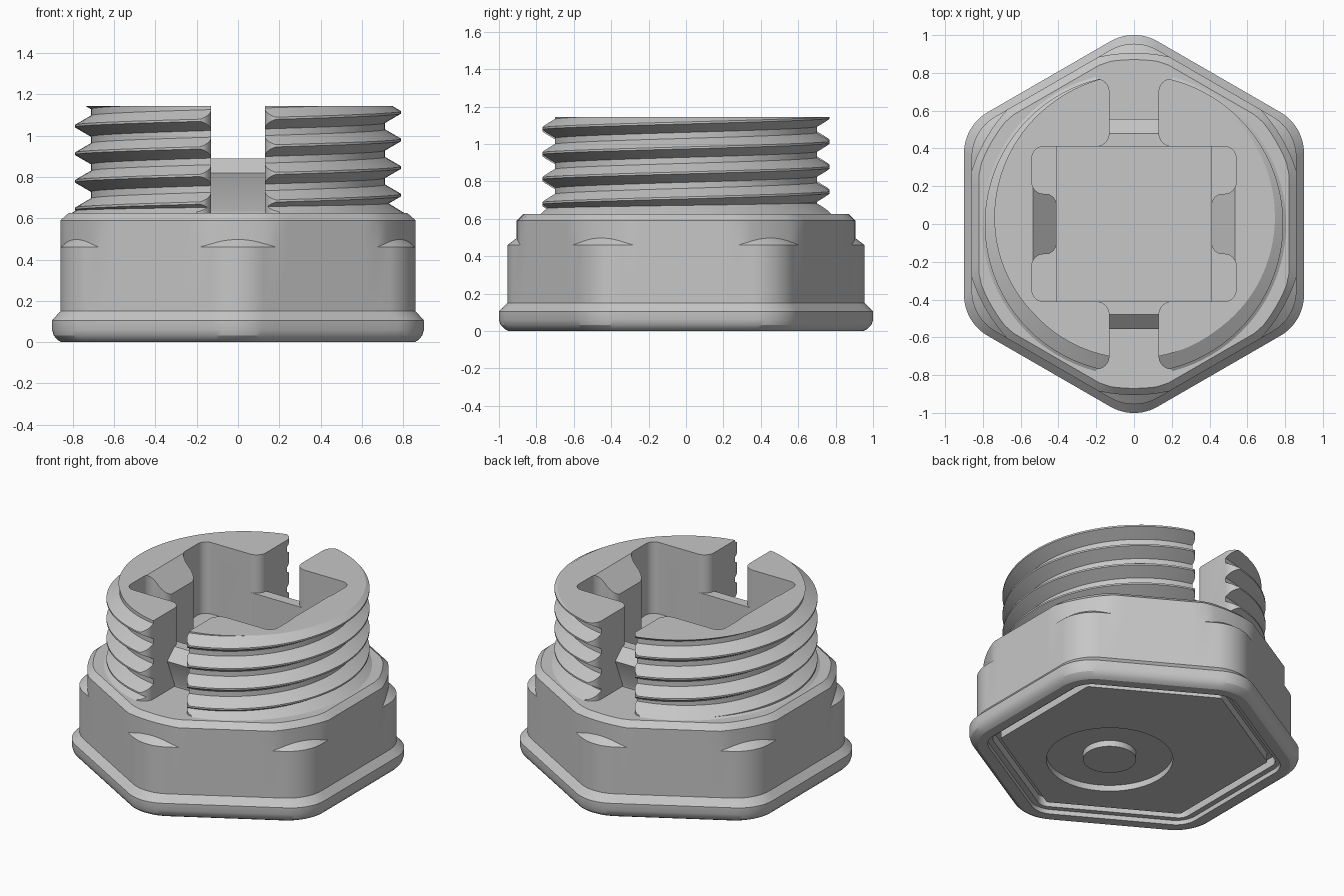
import bpy, bmesh
from math import sin, cos, pi, radians, sqrt
from mathutils import Vector

if "Cube" in bpy.data.objects:
    bpy.data.objects.remove(bpy.data.objects["Cube"])

grey = bpy.data.materials.new("plain grey")
grey.use_nodes = True
grey.diffuse_color = (0.57, 0.57, 0.57, 1)
grey.node_tree.nodes["Principled BSDF"].inputs["Base Color"].default_value = (0.57, 0.57, 0.57, 1)


def finish(bm, name):
    bmesh.ops.remove_doubles(bm, verts=bm.verts, dist=0.0002)
    bmesh.ops.recalc_face_normals(bm, faces=bm.faces)
    mesh = bpy.data.meshes.new(name)
    bm.to_mesh(mesh)
    bm.free()
    mesh.materials.append(grey)
    ob = bpy.data.objects.new(name, mesh)
    bpy.context.collection.objects.link(ob)
    return ob


def loft(name, rings):
    """Skin a stack of equal point rings and cap both ends."""
    bm = bmesh.new()
    rows = [[bm.verts.new(p) for p in ring] for ring in rings]
    n = len(rows[0])
    for a, b in zip(rows, rows[1:]):
        for i in range(n):
            j = (i + 1) % n
            bm.faces.new((a[i], a[j], b[j], b[i]))
    bm.faces.new(rows[0][::-1])
    bm.faces.new(rows[-1])
    return finish(bm, name)


def prism(name, outline, z0, z1):
    return loft(name, [[(x, y, z) for x, y in outline] for z in (z0, z1)])


def arc(cx, cy, r, a0, a1, n=8):
    return [(cx + r * cos(radians(a0 + (a1 - a0) * i / n)),
             cy + r * sin(radians(a0 + (a1 - a0) * i / n))) for i in range(n + 1)]


def circle(r, cx=0, cy=0, n=64):
    return arc(cx, cy, r, 0, 360, n)[:-1]


def four_way(q):
    """Mirror a quarter outline about both axes."""
    return (q + [(-x, y) for x, y in q[::-1]]
            + [(-x, -y) for x, y in q] + [(x, -y) for x, y in q[::-1]])


def hexagon(apothem, radius):
    """Rounded hexagon with corners on the y axis and divided flats."""
    pts = []
    c = (apothem - radius) * 2 / sqrt(3)
    for k in range(6):
        a = 90 + 60 * k
        corner = arc(c * cos(radians(a)), c * sin(radians(a)), radius, a - 30, a + 30, 12)
        b = radians(a + 60)
        nxt = arc(c * cos(b), c * sin(b), radius, a + 30, a + 90, 12)[0]
        p, q = Vector(corner[-1]), Vector(nxt)
        pts += corner + [tuple(p.lerp(q, i / 10)) for i in range(1, 10)]
    return pts


def hex_ring(apothem, z, radius=0.25, limit=2, slope=0):
    """Hexagon ring with its corners trimmed to a circle."""
    ring = []
    for x, y in hexagon(apothem, radius):
        d = sqrt(x * x + y * y)
        s = min(1, limit / d)
        ring.append((x * s, y * s, z + slope * d * (1 - s)))
    return ring


def cut(ob, cutters):
    bpy.context.view_layer.objects.active = ob
    for c in cutters:
        m = ob.modifiers.new("cut", 'BOOLEAN')
        m.operation = 'DIFFERENCE'
        m.solver = 'EXACT'
        m.object = c
        bpy.ops.object.modifier_apply(modifier=m.name)


# Hexagonal base: underside panel and groove, flange, body, trimmed collar
SHARP = 0.02
base = loft("hex_base", [
    hex_ring(0.705, 0.03, SHARP), hex_ring(0.705, 0.09, SHARP),
    hex_ring(0.755, 0.09, 0.08), hex_ring(0.755, 0.03, 0.08),
    hex_ring(0.79, 0.03, 0.15), hex_ring(0.79, 0.0, 0.15),
    hex_ring(0.855, 0.0), hex_ring(0.875, 0.012), hex_ring(0.892, 0.032),
    hex_ring(0.9, 0.06), hex_ring(0.9, 0.105), hex_ring(0.86, 0.15),
    hex_ring(0.86, 0.46), hex_ring(0.86, 0.46, limit=0.905, slope=0.75),
    hex_ring(0.86, 0.59, limit=0.905), hex_ring(0.82, 0.625, limit=0.87)])

# Threaded barrel: rows of points follow the helix
PITCH, CREST_Z, LOW, HIGH = 0.1335, 0.712, 0.6, 1.144
ROOT, CREST = 0.712, 0.79


def thread_radius(z, turn):
    u = (z - CREST_Z) / PITCH - turn
    d = abs(u - round(u))
    t = min(1, max(0, (d - 0.04) / 0.34))
    return CREST + (ROOT - CREST) * t


bm = bmesh.new()
COLS = 120
columns = []
for i in range(COLS + 1):
    turn = i / COLS
    col = []
    for k in range(-3, 6):
        for f in (-0.38, -0.04, 0.04, 0.38):
            z = min(HIGH, max(LOW, CREST_Z + PITCH * (k + f + turn)))
            r = thread_radius(z, turn)
            col.append(bm.verts.new((r * cos(2 * pi * turn), r * sin(2 * pi * turn), z)))
    columns.append(col)
for a, b in zip(columns, columns[1:]):
    for j in range(len(a) - 1):
        bm.faces.new((a[j], b[j], b[j + 1], a[j + 1]))
bmesh.ops.remove_doubles(bm, verts=bm.verts, dist=0.0002)
bmesh.ops.holes_fill(bm, edges=[e for e in bm.edges if e.is_boundary], sides=0)
barrel = finish(bm, "threaded_barrel")

# Flared neck under the thread
neck = loft("neck_flare", [[(x, y, z) for x, y in circle(r, n=96)]
                           for r, z in ((0.805, 0.61), (0.805, 0.625), (0.7, 0.69))])

# Cutters: cross slot, pocket with two wall tabs, deep well, tab ramps
slot = prism("slot_cutter", four_way(
    arc(0.2, 0.48, 0.07, 270, 180) + arc(0.2, 0.70, 0.07, 180, 90) + [(0.2, 0.95)]),
    0.625, 1.3)
pocket = prism("pocket_cutter", four_way(
    arc(0.47, 0.10, 0.06, 180, 90) + arc(0.48, 0.22, 0.06, -90, 0)
    + arc(0.48, 0.35, 0.06, 0, 90)), 0.67, 1.3)
well = prism("well_cutter", four_way([(0.41, 0.41)]), 0.25, 1.0)


def bar(name, section, along, half):
    """Extrude a section standing in z along the x or y axis."""
    rings = [[(t, p, z) if along == 'x' else (p, t, z) for p, z in section]
             for t in (-half, half)]
    return loft(name, rings)


ramps = [bar("ramp_cutter", [(s * 0.40, 1.01), (s * 0.40, 1.3), (s * 0.54, 1.3),
                             (s * 0.54, 1.15)], 'y', 0.23) for s in (-1, 1)]
RX, RY = 0.04, -0.18
recess = prism("recess_cutter", circle(0.38, RX, RY), -0.05, 0.07)

cut(barrel, [slot, pocket, well] + ramps)
cut(neck, [slot, pocket, well])
cut(base, [well, recess])

# Round boss in the underside recess
boss = prism("underside_boss", circle(0.16, RX, RY, 48), 0.03, 0.08)

# Ridged bridges across the two slot openings, filling the flared inner ends
bridges = []
for side, s in (("front", -1), ("back", 1)):
    section = [(s * 0.411, 0.62), (s * 0.411, 0.89), (s * 0.48, 0.89),
               (s * 0.555, 0.82), (s * 0.48, 0.64), (s * 0.48, 0.62)]
    bridges.append(bar(side + "_bridge", section, 'x', 0.2))

for c in [slot, pocket, well, recess] + ramps:
    bpy.data.objects.remove(c)

# Smooth curved faces, keep hard edges
bpy.ops.object.select_all(action='DESELECT')
for ob in [base, barrel, neck, boss] + bridges:
    ob.select_set(True)
bpy.context.view_layer.objects.active = base
bpy.ops.object.shade_smooth_by_angle(angle=radians(25))
